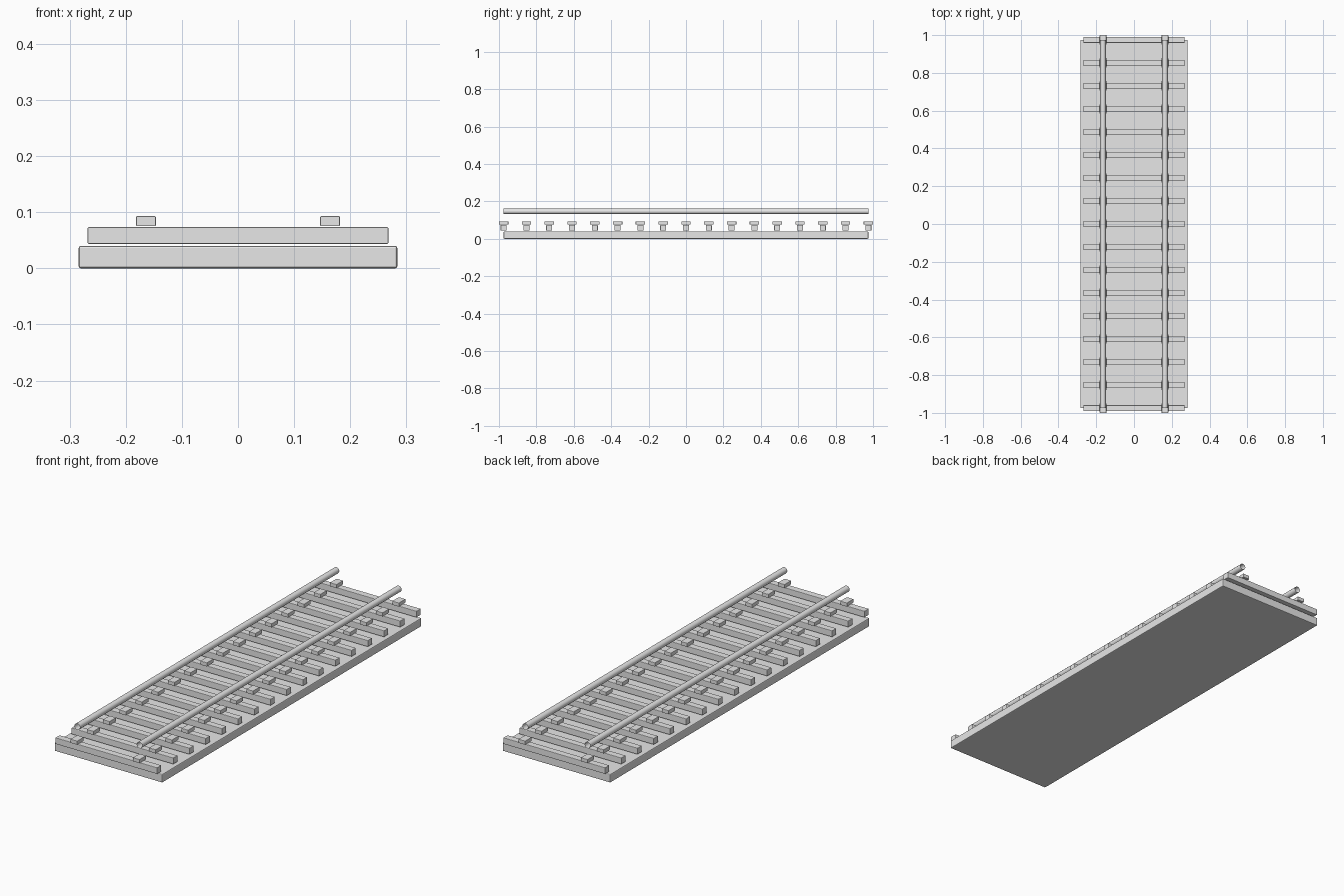
import bpy, bmesh, math
from mathutils import Matrix, Vector

if "Cube" in bpy.data.objects:
    bpy.data.objects.remove(bpy.data.objects["Cube"])

HALF_LENGTH = 0.975
TIE_COUNT = 17
RAIL_X = 0.164

grey = bpy.data.materials.new("plain_grey")
grey.diffuse_color = (0.8, 0.8, 0.8, 1)
grey.use_nodes = True
grey.node_tree.nodes["Principled BSDF"].inputs["Base Color"].default_value = grey.diffuse_color


def finish(name, bm):
    mesh = bpy.data.meshes.new(name)
    bm.to_mesh(mesh)
    bm.free()
    mesh.materials.append(grey)
    obj = bpy.data.objects.new(name, mesh)
    bpy.context.collection.objects.link(obj)
    return obj


def block(name, center, size, bevel):
    bm = bmesh.new()
    bmesh.ops.create_cube(bm, size=1)
    bmesh.ops.scale(bm, vec=size, verts=bm.verts)
    bmesh.ops.translate(bm, vec=center, verts=bm.verts)
    bmesh.ops.bevel(bm, geom=bm.edges[:], offset=bevel, segments=2,
                    profile=0.5, affect='EDGES')
    return finish(name, bm)


# Bed under the track
block("track_bed", (0, 0, 0.02), (0.568, 2 * HALF_LENGTH, 0.04), 0.004)

# Cross ties, each with a wider plate below either rail
for i in range(TIE_COUNT):
    y = -HALF_LENGTH + 2 * HALF_LENGTH * i / (TIE_COUNT - 1)
    block(f"cross_tie_{i + 1}", (0, y, 0.0585), (0.536, 0.032, 0.03), 0.002)
    for side, sx in (("left", -1), ("right", 1)):
        block(f"rail_plate_{side}_{i + 1}", (sx * RAIL_X, y, 0.084),
              (0.035, 0.05, 0.018), 0.0015)

# Round rails, open at both ends
for side, sx in (("left", -1), ("right", 1)):
    bm = bmesh.new()
    bmesh.ops.create_cone(
        bm, cap_ends=False, segments=12, radius1=0.015, radius2=0.015,
        depth=2 * HALF_LENGTH,
        matrix=Matrix.Translation(Vector((sx * RAIL_X, 0, 0.147)))
        @ Matrix.Rotation(math.pi / 2, 4, 'X'))
    for f in bm.faces:
        f.smooth = True
    finish(f"rail_{side}", bm)
